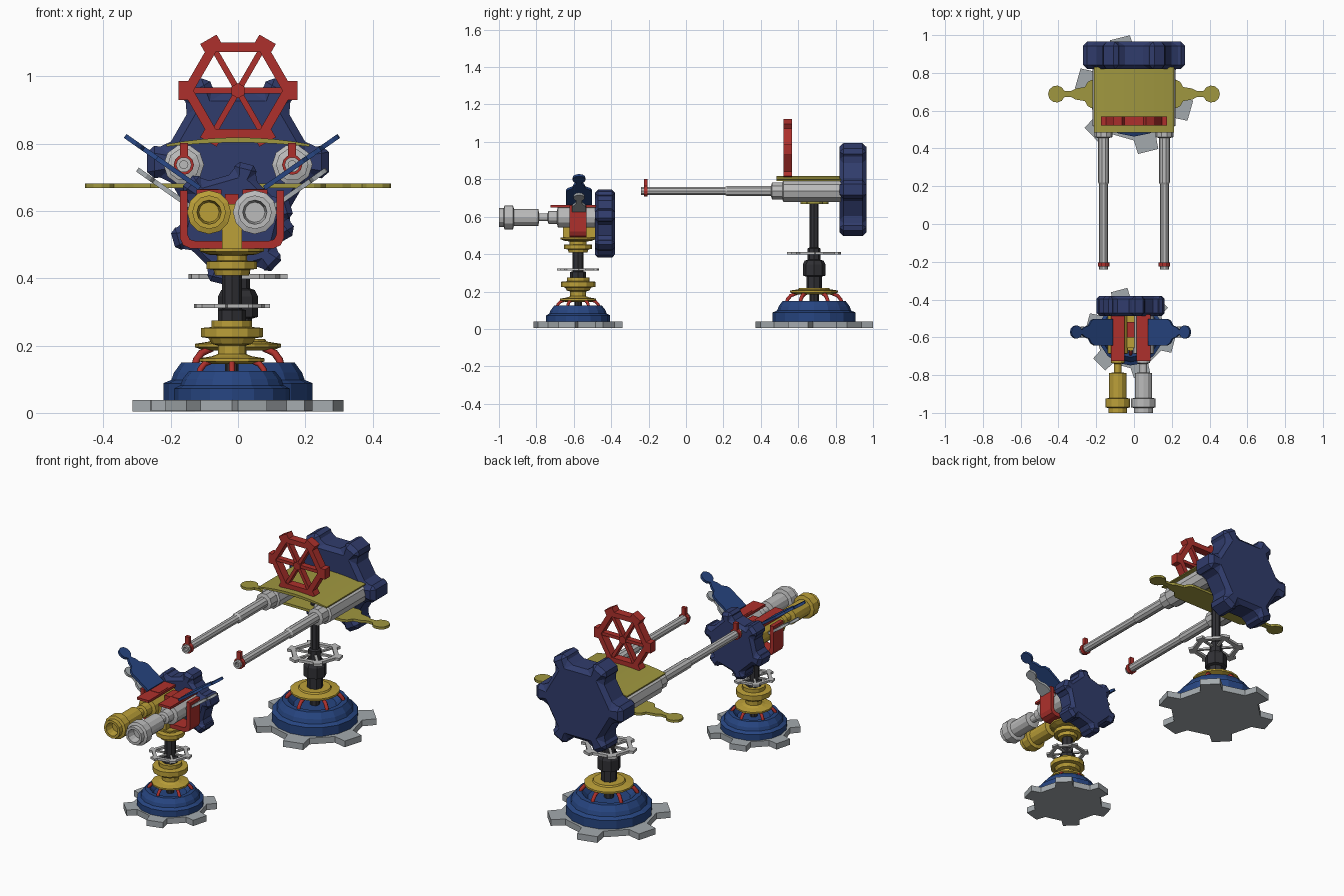
import bpy, bmesh
from math import pi, sin, cos, radians
from mathutils import Matrix, Vector

if "Cube" in bpy.data.objects:
    bpy.data.objects.remove(bpy.data.objects["Cube"])

COLORS = {
    "navy": (0.03, 0.045, 0.15), "blue": (0.02, 0.06, 0.22), "red": (0.42, 0.03, 0.025),
    "gold": (0.5, 0.35, 0.04), "olive": (0.35, 0.31, 0.05), "dark": (0.03, 0.03, 0.035),
    "silver": (0.5, 0.5, 0.5), "steel": (0.37, 0.4, 0.42),
}
MATS = {}
for key, c in COLORS.items():
    MATS[key] = bpy.data.materials.new(key)
    MATS[key].diffuse_color = (*c, 1)


def finish(name, bm, mat, loc, rot=(0, 0, 0)):
    bmesh.ops.recalc_face_normals(bm, faces=bm.faces[:])
    me = bpy.data.meshes.new(name)
    bm.to_mesh(me)
    bm.free()
    ob = bpy.data.objects.new(name, me)
    bpy.context.collection.objects.link(ob)
    me.materials.append(MATS[mat])
    ob.location, ob.rotation_euler = loc, rot
    return ob


def lathe(name, profile, mat, loc, rot=(0, 0, 0), n=16):
    """Turn a (radius, height) profile around local z."""
    bm = bmesh.new()
    vs = [bm.verts.new((r, 0, z)) for r, z in profile]
    es = [bm.edges.new(p) for p in zip(vs, vs[1:])]
    bmesh.ops.spin(bm, geom=vs + es, axis=(0, 0, 1), cent=(0, 0, 0), steps=n, angle=2 * pi)
    bmesh.ops.remove_doubles(bm, verts=bm.verts[:], dist=1e-4)
    return finish(name, bm, mat, loc, rot)


def slab(name, outline, t, mat, loc, rot=(0, 0, 0), bevel=0):
    """Extrude a flat outline along local z."""
    bm = bmesh.new()
    f = bm.faces.new([bm.verts.new((x, y, 0)) for x, y in outline])
    ext = bmesh.ops.extrude_face_region(bm, geom=[f])
    bmesh.ops.translate(bm, vec=(0, 0, t), verts=[v for v in ext["geom"] if isinstance(v, bmesh.types.BMVert)])
    ob = finish(name, bm, mat, loc, rot)
    if bevel:
        m = ob.modifiers.new("chamfer", "BEVEL")
        m.width, m.segments, m.limit_method = bevel, 1, "ANGLE"
        m.angle_limit = radians(40)
    return ob


def gear(r, root, tip_w, root_w, phase):
    """Outline of a six-toothed gear."""
    pts = []
    for i in range(6):
        a = phase + i * pi / 3
        for u, w in ((root, -root_w), (r, -tip_w), (r, tip_w), (root, root_w)):
            pts.append((u * cos(a) - w * sin(a), u * sin(a) + w * cos(a)))
    return pts


def spoked_wheel(name, r, t, mat, loc, rot=(0, 0, 0)):
    """Hexagonal ring with spokes and square knobs."""
    bm = bmesh.new()

    def box(size, x, a):
        m = Matrix.Rotation(a, 4, "Z") @ Matrix.Translation((x, 0, 0)) @ Matrix.Diagonal((*size, 1))
        bmesh.ops.create_cube(bm, size=1, matrix=m)
    for i in range(6):
        a = i * pi / 3
        box((0.8 * r, 0.1 * r, 0.7 * t), 0.4 * r, a)
        box((0.2 * r, 0.32 * r, t), 0.9 * r, a)
        box((0.16 * r, 0.84 * r, t), 0.73 * r, a + pi / 6)
    bmesh.ops.create_cone(bm, cap_ends=True, segments=6, radius1=0.13 * r, radius2=0.13 * r, depth=t)
    return finish(name, bm, mat, loc, rot)


def struts(name, pts, cx, cy, thick):
    """Six curved struts radiating between base and collar."""
    cu = bpy.data.curves.new(name, "CURVE")
    cu.dimensions, cu.bevel_depth, cu.bevel_resolution = "3D", thick, 1
    cu.use_fill_caps = True
    for i in range(6):
        a = pi / 6 + i * pi / 3
        sp = cu.splines.new("POLY")
        sp.points.add(len(pts) - 1)
        for p, (r, z) in zip(sp.points, pts):
            p.co = (r * cos(a), r * sin(a), z, 1)
    ob = bpy.data.objects.new(name, cu)
    bpy.context.collection.objects.link(ob)
    cu.materials.append(MATS["red"])
    ob.location = (cx, cy, 0)


def lever(wide, flare, neck, end, r, w):
    """Outline of a lever plate: wide root, thin neck, round end."""
    top = [(0, w), (wide, w), (wide + 0.02, w * 0.85), (wide + 0.035, w * 0.5), (flare, w * 0.38), (neck, 0.015)]
    arc = [(end + r * cos(radians(a)), r * sin(radians(a))) for a in range(160, -161, -32)]
    return top + arc + [(x, -y) for x, y in reversed(top)]


FWD = (pi / 2, 0, 0)

# ---------- large rear turret ----------
LX, LY = 0.0, 0.685
slab("large_base_gear", gear(0.31, 0.235, 0.055, 0.06, radians(44)), 0.035, "steel", (LX, LY, 0.004))
lathe("large_base_dome", [(0, .038), (.222, .038), (.222, .088), (.198, .098), (.19, .12), (.168, .15),
                          (.14, .15), (.11, .12), (.0, .12)], "blue", (LX, LY, 0))
struts("large_base_struts", [(.15, .13), (.142, .158), (.125, .178), (.09, .192)], LX, LY, .011)
lathe("large_collar", [(0, .185), (.1, .185), (.128, .195), (.128, .205), (.085, .212), (.08, .22), (0, .22)],
      "gold", (LX, LY, 0))
lathe("large_post", [(0, .11), (.025, .11), (.025, .21), (.042, .215), (.042, .28), (.06, .285), (.06, .345),
                     (.05, .365), (.035, .37), (.035, .43), (.024, .435), (.024, .69), (0, .69)],
      "dark", (LX, LY, 0), n=8)
spoked_wheel("large_post_wheel", .145, .015, "silver", (LX, LY, .405), (0, 0, .2))

# cross arm and curved deck
half = lever(.225, .31, .335, .41, .045, .075)
outline = half[1:-1] + [(-x, -y) for x, y in half[1:-1]]
slab("cross_arm", outline[::-1], .014, "olive", (LX, .688, .668))
xs = [-.213 + .426 * i / 8 for i in range(9)]
arch = [(x, .818 - .02 * (x / .213) ** 2) for x in xs] + [(x, .803 - .012 * (x / .213) ** 2) for x in reversed(xs)]
slab("top_deck", arch, .345, "olive", (0, .83, 0), FWD)

# twin long barrels with front sights
for sx in (-1, 1):
    side = "left" if sx < 0 else "right"
    lathe("long_barrel_" + side,
          [(0, 0), (.06, 0), (.06, .31), (.048, .315), (.048, .37), (.029, .375), (.029, .61), (.023, .62),
           (.023, 1.07), (.012, 1.07), (.012, 1.03), (0, 1.03)], "silver", (sx * .161, .83, .737), FWD, 10)
    lathe("sight_ring_" + side, [(.02, 0), (.03, 0), (.03, .02), (.02, .02), (.02, 0)], "red",
          (sx * .161, -.205, .737), FWD, 12)
    slab("sight_post_" + side, [(-.012, .02), (.012, .02), (.012, .065), (-.012, .065)], .02, "red",
         (sx * .161, -.205, .737), FWD)

# red aiming wheel and rear shield
spoked_wheel("aiming_wheel", .176, .046, "red", (0, .545, .957), FWD)
slab("large_rear_shield", gear(.27, .21, .052, .042, 0), .145, "navy", (0, .965, .745), FWD, .022)

# ---------- small front turret ----------
SX, SY = -.018, -.577
slab("small_base_gear", gear(.235, .18, .045, .048, radians(45)), .033, "steel", (SX, SY, .006))
lathe("small_base_dome", [(0, .038), (.172, .038), (.172, .072), (.153, .082), (.147, .1), (.128, .124),
                          (.105, .124), (.085, .1), (0, .1)], "blue", (SX, SY, 0))
struts("small_base_struts", [(.115, .11), (.108, .13), (.095, .145), (.065, .156)], SX, SY, .009)
lathe("small_collar", [(0, .145), (.07, .145), (.097, .153), (.097, .162), (.06, .168), (.042, .175), (.042, .2),
                       (.06, .205), (.07, .222), (.092, .225), (.092, .252), (.06, .255), (.06, .275), (0, .275)],
      "gold", (SX, SY, 0), n=12)
lathe("small_post", [(0, .09), (.02, .09), (.02, .27), (.042, .275), (.042, .305), (.03, .308), (.03, .42), (0, .42)],
      "dark", (SX, SY, 0), n=8)
spoked_wheel("small_post_wheel", .112, .012, "silver", (SX, SY, .318), (0, 0, .2))
lathe("small_neck", [(0, .408), (.05, .408), (.055, .425), (.075, .428), (.075, .45), (.045, .452), (.045, .468),
                     (.07, .47), (.095, .48), (.095, .488), (0, .488)], "gold", (SX, SY, 0), n=12)

# U-shaped cradle and centre block
right = [(.155, .66), (.155, .52), (.145, .498), (.122, .488)]
inner = [(.11, .511), (.125, .515), (.132, .53), (.132, .66)]
cradle = right + [(-x, z) for x, z in reversed(right)] + [(-x, z) for x, z in reversed(inner)] + inner
slab("cradle", cradle, .09, "red", (SX, SY + .045, 0), FWD)
slab("centre_block", [(-.03, .488), (.03, .488), (.03, .62), (-.03, .62)], .17, "gold", (SX, -.487, 0), FWD)
slab("centre_pin", [(-.02, -.04), (.02, -.04), (.02, .04), (-.02, .04)], .03, "red", (SX, -.56, .62))

# twin short barrels and flat covers
gun = [(0, 0), (.055, 0), (.055, .2), (.035, .205), (.035, .25), (.02, .255), (.02, .3), (.046, .305), (.046, .435),
       (.065, .44), (.065, .485), (.05, .49), (.05, .515), (.036, .515), (.03, .47), (0, .47)]
for name, x, mat in (("left", -.086, "gold"), ("right", .05, "silver")):
    lathe("short_barrel_" + name, gun, mat, (x, -.485, .596), FWD, 12)
    slab("barrel_cover_" + name, [(-.037, -.725), (.037, -.725), (.037, -.48), (.012, -.48), (.012, -.42),
                                  (-.012, -.42), (-.012, -.48), (-.037, -.48)], .013, "red", (x, 0, .65))
    slab("cover_tab_" + name, [(-.028, -.62), (.028, -.62), (.028, -.535), (-.028, -.535)], .03, "red", (x, 0, .635))

# raised levers on both sides
tilt = radians(35)
for s, side, turn in ((1, "right", 0), (-1, "left", pi)):
    slab("blue_lever_" + side, lever(.12, .18, .195, .235, .035, .07), .014, "blue",
         (SX + s * .1, SY + .005, .662), (0, -tilt, turn))
    slab("grey_lever_" + side, lever(.07, .12, .135, .165, .03, .038), .014, "steel",
         (SX + s * .125, SY + .005, .605), (0, -tilt, turn))

slab("small_rear_shield", gear(.182, .145, .037, .03, radians(16)), .107, "navy", (SX, -.38, .563), FWD, .016)

for m in bpy.data.materials:
    if m.users and not m.is_grease_pencil:
        m.use_nodes = True
        m.node_tree.nodes["Principled BSDF"].inputs["Base Color"].default_value = m.diffuse_color
